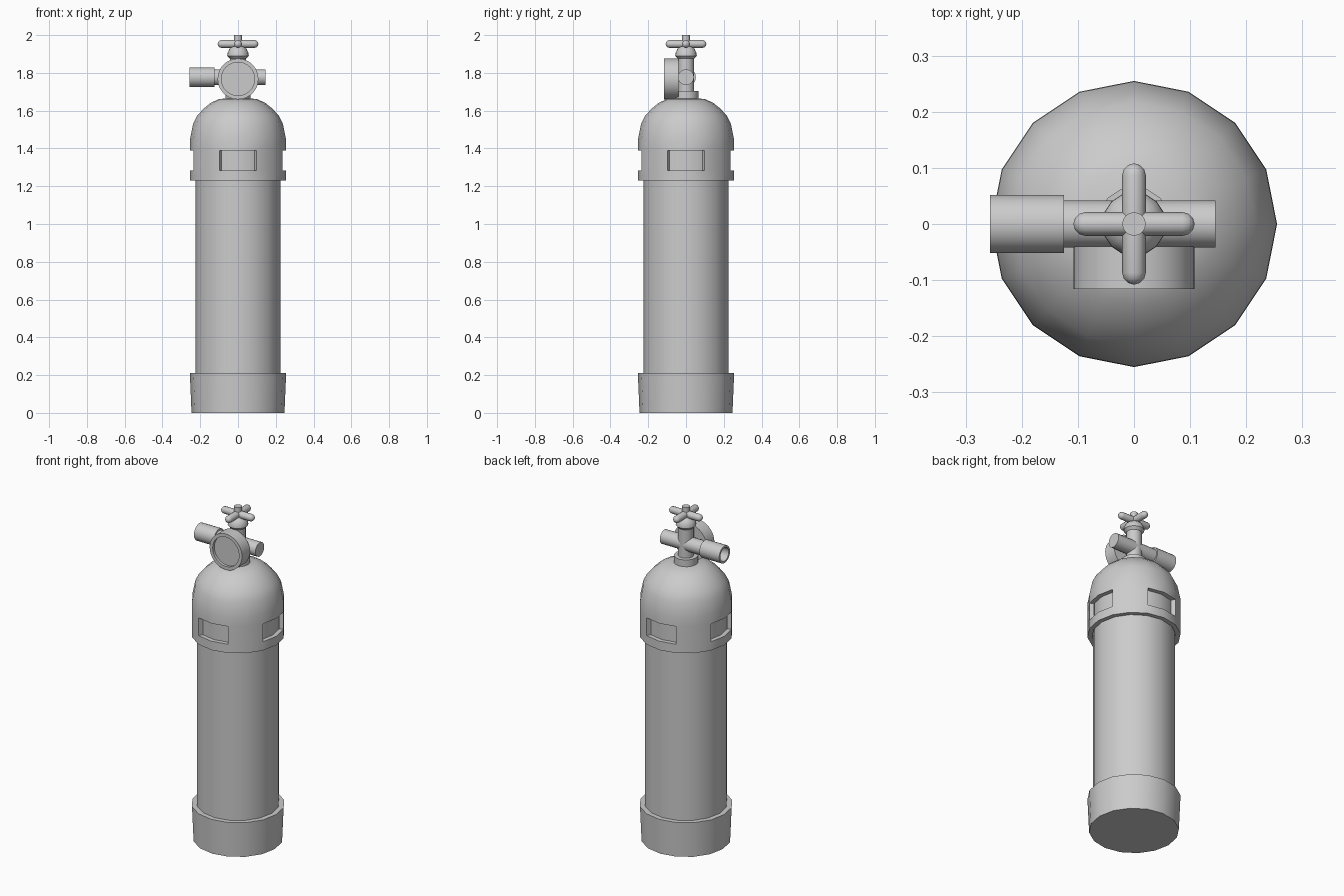
import bpy, bmesh, math
from mathutils import Matrix

if "Cube" in bpy.data.objects:
    bpy.data.objects.remove(bpy.data.objects["Cube"])

ALONG_Z = Matrix.Identity(4)
ALONG_LEFT = Matrix.Rotation(math.radians(-90), 4, 'Y')    # profile axis to -x
ALONG_FRONT = Matrix.Rotation(math.radians(90), 4, 'X')    # profile axis to -y


def lathe(name, profile, sides=16, axis=ALONG_Z, at=(0, 0, 0), holes=None, thickness=0):
    """Revolve (radius, height) points; 'holes' is a test(band, column) for open faces."""
    bm = bmesh.new()
    rings = []
    for r, h in profile:
        if r == 0:
            rings.append([bm.verts.new((0, 0, h))] * sides)
        else:
            rings.append([bm.verts.new((r * math.cos(2 * math.pi * j / sides),
                                        r * math.sin(2 * math.pi * j / sides), h))
                          for j in range(sides)])
    for band, (a, b) in enumerate(zip(rings, rings[1:])):
        for j in range(sides):
            if holes and holes(band, j):
                continue
            k = (j + 1) % sides
            bm.faces.new(list(dict.fromkeys((a[j], a[k], b[k], b[j]))))
    mesh = bpy.data.meshes.new(name)
    bmesh.ops.transform(bm, matrix=Matrix.Translation(at) @ axis, verts=bm.verts)
    bm.to_mesh(mesh)
    bm.free()
    obj = bpy.data.objects.new(name, mesh)
    bpy.context.collection.objects.link(obj)
    bpy.ops.object.select_all(action='DESELECT')
    obj.select_set(True)
    bpy.context.view_layer.objects.active = obj
    if thickness:
        mod = obj.modifiers.new("wall", 'SOLIDIFY')
        mod.thickness, mod.offset = thickness, -1
        bpy.ops.object.modifier_apply(modifier=mod.name)
    bpy.ops.object.shade_smooth_by_angle(angle=math.radians(35))
    return obj


def capsule(r, half):
    """Rounded bar profile."""
    arc = [math.radians(a) for a in (30, 60, 90)]
    start = [(r * math.sin(a), -half + r - r * math.cos(a)) for a in arc]
    return [(0, -half)] + start + [(p, -h) for p, h in reversed(start)] + [(0, half)]


# Tank body and bottom boot
lathe("tank_body", [(0, 0.1), (0.226, 0.1), (0.226, 1.45), (0, 1.45)])
lathe("base_boot", [(0, 0), (0.246, 0), (0.255, 0.21), (0.224, 0.21)])

# Domed guard with four windows, one on each side
lathe("dome_guard",
      [(0.255, 1.23), (0.255, 1.283), (0.255, 1.39), (0.254, 1.45), (0.238, 1.53),
       (0.217, 1.572), (0.183, 1.61), (0.145, 1.641), (0.1, 1.662), (0, 1.668)],
      holes=lambda band, j: band == 1 and j % 4 in (0, 3), thickness=0.026)

# Valve stem, collar and bonnet
lathe("valve_collar", [(0, 1.65), (0.066, 1.65), (0.066, 1.705), (0, 1.705)])
lathe("valve_stem", [(0, 1.69), (0.043, 1.69), (0.043, 1.89), (0, 1.89)])
lathe("valve_bonnet", [(0, 1.875), (0.043, 1.875), (0.057, 1.89), (0.056, 1.905),
                       (0.046, 1.926), (0.028, 1.94), (0, 1.944)])
lathe("handle_spindle", [(0, 1.93), (0.021, 1.93), (0.021, 2.0), (0, 2.0)])

# Cross handle
for name, axis in (("handle_bar_x", ALONG_LEFT), ("handle_bar_y", ALONG_FRONT)):
    lathe(name, capsule(0.021, 0.108), 12, axis, (0, 0, 1.953))

# Side pipe and hollow outlet
lathe("side_pipe", [(0, -0.145), (0.042, -0.145), (0.042, 0.14), (0, 0.14)],
      20, ALONG_LEFT, (0, 0, 1.777))
lathe("outlet_socket", [(0, 0.125), (0.052, 0.125), (0.052, 0.257), (0.04, 0.257),
                        (0.04, 0.17), (0, 0.17)], 20, ALONG_LEFT, (0, 0, 1.777))

# Pressure gauge with recessed face
lathe("pressure_gauge", [(0, 0.04), (0.108, 0.04), (0.108, 0.116), (0.088, 0.116),
                         (0.088, 0.1), (0, 0.1)], 32, ALONG_FRONT, (0, 0, 1.768))
